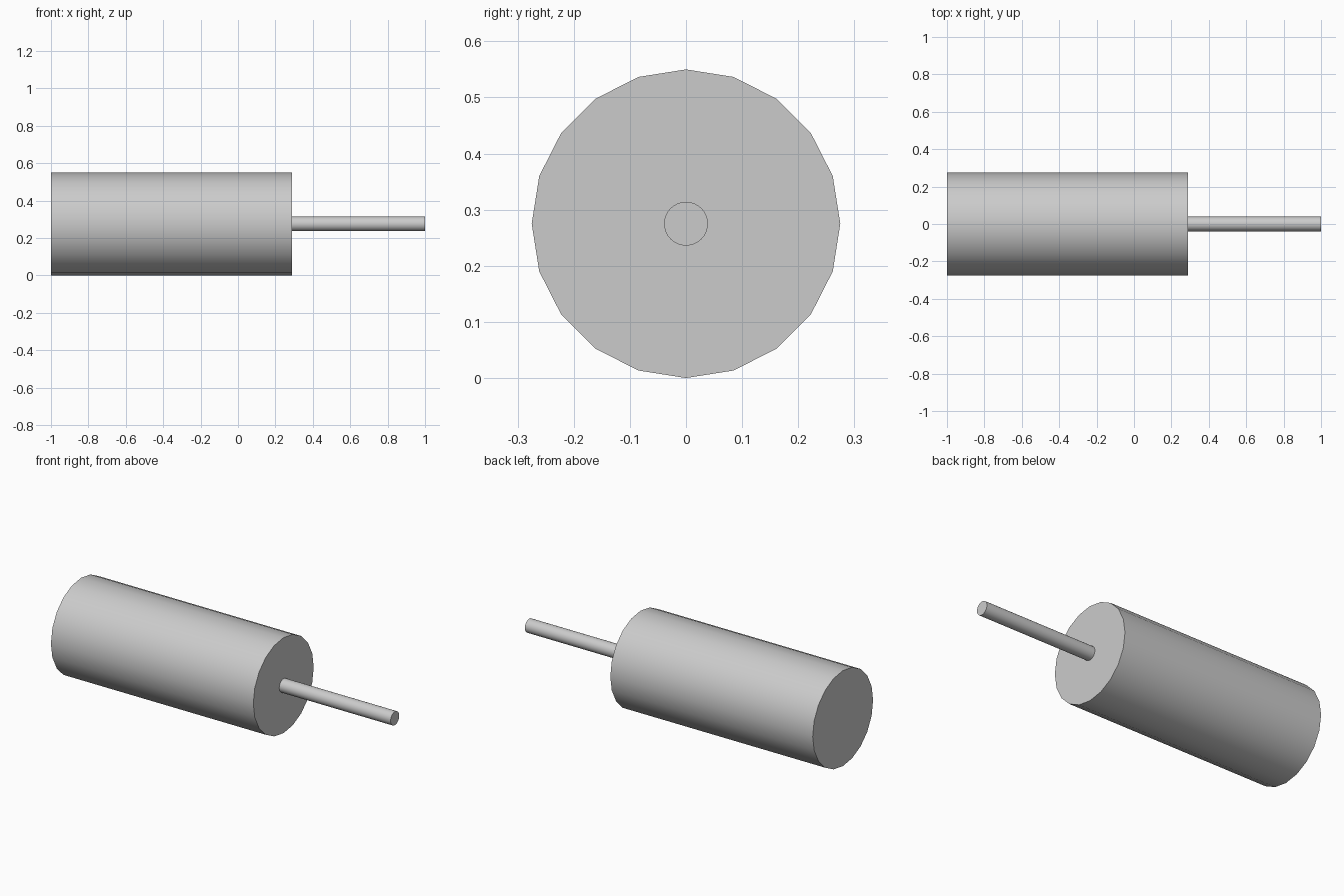
import bpy
import math

cube = bpy.data.objects.get("Cube")
if cube:
    bpy.data.objects.remove(cube, do_unlink=True)

RADIUS = 0.275
BODY_END = 0.29

# Single light grey finish
grey = bpy.data.materials.new("light_grey")
grey.use_nodes = True
colour = (0.6, 0.6, 0.6, 1)
grey.diffuse_color = colour
grey.node_tree.nodes["Principled BSDF"].inputs["Base Color"].default_value = colour


def rod(name, start, end, radius, sides):
    """Capped cylinder lying along x, smooth round its side."""
    bpy.ops.mesh.primitive_cylinder_add(
        vertices=sides, radius=radius, depth=end - start,
        location=((start + end) / 2, 0, RADIUS),
        rotation=(0, math.pi / 2, 0))
    obj = bpy.context.object
    obj.name = name
    obj.data.materials.append(grey)
    bpy.ops.object.transform_apply(location=False, rotation=True, scale=True)
    bpy.ops.object.shade_smooth_by_angle(angle=math.radians(30))
    return obj


# Large barrel and the thin shaft from its end
rod("barrel", -1, BODY_END, RADIUS, 20)
rod("shaft", BODY_END, 1, 0.039, 32)
